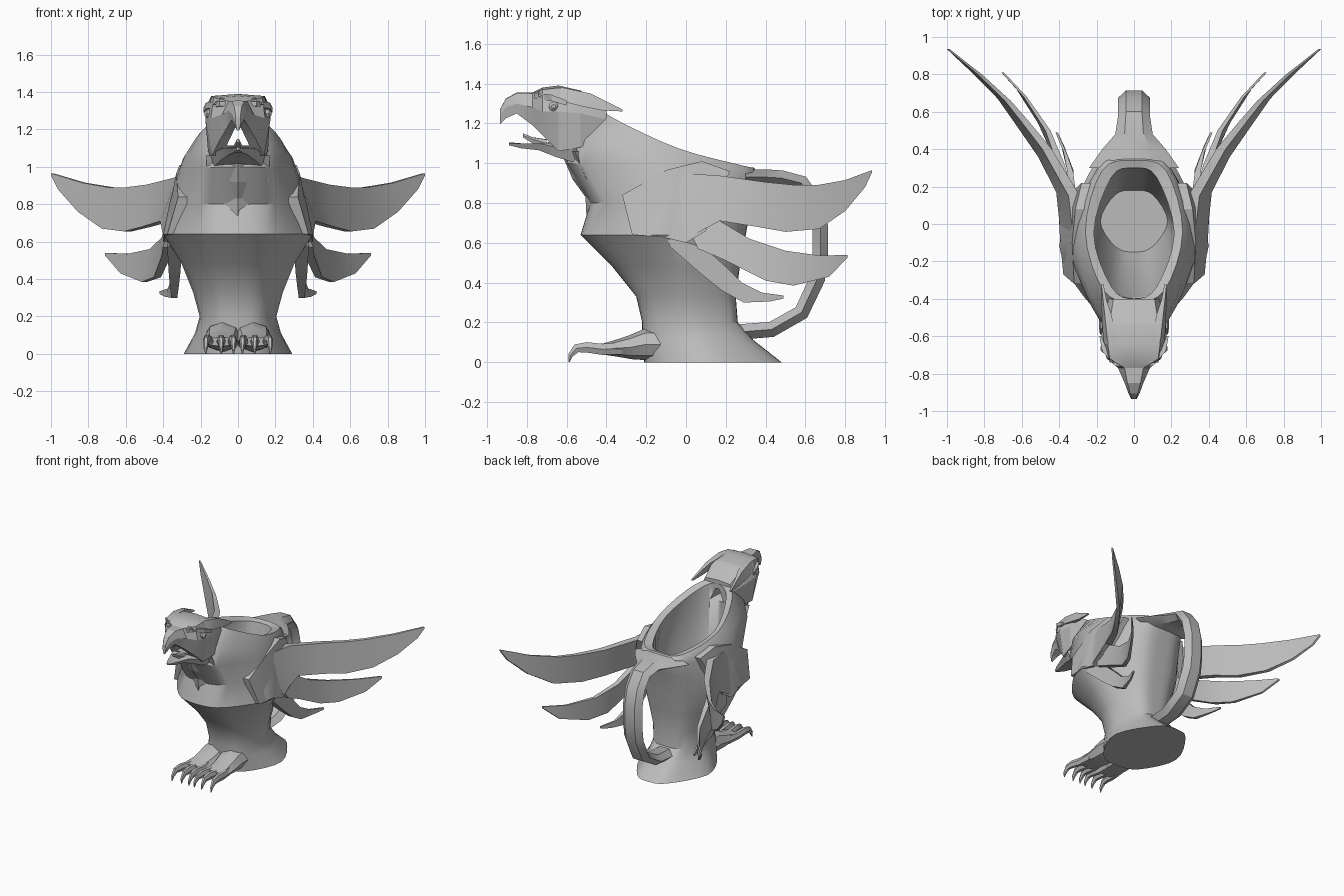
import bpy, bmesh, math
from mathutils import Vector

if "Cube" in bpy.data.objects:
    bpy.data.objects.remove(bpy.data.objects["Cube"], do_unlink=True)

CLAY = (0.5, 0.5, 0.5, 1)
clay = bpy.data.materials.new("grey_clay")
clay.use_nodes = True
clay.diffuse_color = CLAY
clay.node_tree.nodes["Principled BSDF"].inputs["Base Color"].default_value = CLAY


def loft(name, rings, mirror=False, angle=30):
    """Skin a row of equal rings, cap both ends."""
    bm = bmesh.new()
    rows = [[bm.verts.new(p) for p in ring] for ring in rings]
    n = len(rows[0])
    for a, b in zip(rows, rows[1:]):
        for i in range(n):
            j = (i + 1) % n
            bm.faces.new((a[i], a[j], b[j], b[i]))
    bm.faces.new(rows[0])
    bm.faces.new(rows[-1])
    bmesh.ops.recalc_face_normals(bm, faces=bm.faces)
    mesh = bpy.data.meshes.new(name)
    bm.to_mesh(mesh)
    bm.free()
    mesh.materials.append(clay)
    obj = bpy.data.objects.new(name, mesh)
    bpy.context.collection.objects.link(obj)
    bpy.ops.object.select_all(action="DESELECT")
    obj.select_set(True)
    bpy.context.view_layer.objects.active = obj
    bpy.ops.object.shade_smooth_by_angle(angle=math.radians(angle))
    if mirror:
        obj.modifiers.new("mirror", "MIRROR")
    return obj


def lerp_table(table, t):
    """Piecewise linear lookup."""
    for (a, va), (b, vb) in zip(table, table[1:]):
        if t <= b:
            return va + (vb - va) * max(0, (t - a) / (b - a))
    return table[-1][1]


def spline_ring(points, steps=4):
    """Closed Catmull-Rom through the points."""
    out, n = [], len(points)
    for i in range(n):
        p, q, r, s = (points[(i + k) % n] for k in (-1, 0, 1, 2))
        for k in range(steps):
            t = k / steps
            out.append(0.5 * (2 * q + (r - p) * t + (2 * p - 5 * q + 4 * r - s) * t * t
                              + (3 * q - p - 3 * r + s) * t ** 3))
    return out


def cup_ring(yf, zf, yb, zb, w, fw, bw, sag=0):
    """Slanted egg-shaped section: front, back, side, front corner, back corner."""
    def at(x, f, drop=0):
        return Vector((x, yf + (yb - yf) * f, zf + (zb - zf) * f - drop))
    half = [at(fw, .09, sag / 2), at(w, .5, sag), at(bw, .93, sag / 4)]
    other = [Vector((-p.x, p.y, p.z)) for p in reversed(half)]
    return spline_ring([at(0, 0)] + half + [at(0, 1)] + other)


# Hollow cup: outer wall upward, over the slanted rim, inner wall down to the floor
cup = loft("cup_body", [cup_ring(*r) for r in (
    (-.21, 0, .48, 0, .29, .17, .13),
    (-.22, .11, .34, .11, .23, .15, .13),
    (-.22, .2, .26, .2, .205, .13, .13),
    (-.25, .33, .25, .33, .24, .14, .14),
    (-.37, .48, .27, .48, .3, .16, .17),
    (-.53, .64, .3, .64, .4, .21, .2),
    (-.48, .8, .33, .82, .365, .2, .2),
    (-.6, 1.0, .36, .91, .325, .185, .2),
    (-.56, 1.13, .36, .95, .295, .185, .19),
    (-.42, 1.27, .34, .98, .26, .165, .17, .05),
    (-.4, 1.25, .3, .97, .215, .12, .12, .05),
    (-.39, .75, .25, .75, .27, .14, .13),
    (-.15, .25, .18, .25, .18, .1, .1))])

# Faceted bib under the throat, tapering to a point
loft("chest_bib", [[(-w, yc, z), (0, yf, z), (w, yc, z), (0, -.42, z)]
                   for z, w, yc, yf in ((1.06, .17, -.56, -.63), (.92, .165, -.5, -.57),
                                        (.83, .14, -.45, -.505), (.73, .01, -.48, -.5))],
     angle=10)


def head_ring(y, zt, wt, zm, wm, zb, wb):
    """Seven-cornered section across the head."""
    right = [(wt, y, zt - wt * .08), (wm, y, zm), (wb, y, zb)]
    return [(0, y, zt)] + right + [(-x, v, z) for x, v, z in reversed(right)]


# Head tapering into a hooked upper beak
head = loft("head", [head_ring(*r) for r in (
    (-.4, 1.28, .11, 1.22, .135, 1.14, .12),
    (-.53, 1.365, .13, 1.25, .17, 1.08, .16),
    (-.64, 1.39, .14, 1.26, .175, 1.06, .14),
    (-.72, 1.38, .13, 1.26, .145, 1.14, .1),
    (-.77, 1.355, .05, 1.28, .085, 1.19, .07),
    (-.85, 1.355, .035, 1.3, .05, 1.25, .035),
    (-.905, 1.325, .02, 1.28, .03, 1.225, .02),
    (-.935, 1.27, .012, 1.24, .015, 1.195, .006))], angle=20)

loft("lower_beak", [head_ring(*r) for r in (
    (-.55, 1.11, .13, 1.07, .155, 1.0, .13),
    (-.65, 1.11, .11, 1.08, .125, 1.03, .1),
    (-.74, 1.1, .06, 1.1, .075, 1.065, .05),
    (-.83, 1.1, .03, 1.1, .04, 1.075, .025),
    (-.89, 1.105, .008, 1.1, .01, 1.09, .006))], angle=20)

loft("tongue", [head_ring(*r) for r in (
    (-.7, 1.12, .02, 1.1, .03, 1.09, .02),
    (-.77, 1.13, .015, 1.12, .02, 1.1, .015),
    (-.82, 1.15, .005, 1.14, .008, 1.13, .005))])

# Pouring channel from the mouth into the cup
channel = loft("pour_channel_cutter", [
    [(-.06, y, 1.115), (.06, y, 1.115), (.015, y, 1.21), (-.015, y, 1.21)]
    for y in (-.8, -.2)])
channel.hide_render = True
channel.hide_viewport = True
channel.display_type = "WIRE"
for target in (cup, head):
    cut = target.modifiers.new("pour_channel", "BOOLEAN")
    cut.operation, cut.object, cut.solver = "DIFFERENCE", channel, "EXACT"


def blade(name, sections, path, thick, tip=.012, lean=0, tip_lean=0):
    """Feather blade: (top y, z, bottom y, z) sections bent along x = path(y), top leaning in."""
    rings, n = [], len(sections) - 1
    for i, (yt, zt, yb, zb) in enumerate(sections):
        d = thick + (tip - thick) * min(1, i / n * 1.2)
        xb = lerp_table(path, yb)
        xt = lerp_table(path, yt) - lean - (tip_lean - lean) * i / n
        rings.append([(xt, yt, zt), (xb, yb, zb), (xb - d, yb, zb), (xt - d, yt, zt)])
    return loft(name, rings, mirror=True)


# Shoulder and three swept feathers per side
blade("wing_shoulder", [(-.32, .84, -.27, .64), (-.1, .965, -.12, .63), (.08, 1.01, 0, .6),
                        (.22, .96, .1, .66)],
      [(-.32, .36), (-.25, .385), (0, .4), (.1, .4), (.22, .39)], .09, .06, .04, .11)
blade("upper_feather", [(-.1, .95, 0, .62), (.15, .94, .17, .71), (.4, .905, .36, .68),
                        (.55, .89, .5, .655), (.66, .89, .67, .67), (.8, .915, .8, .76),
                        (.88, .945, .9, .88), (.935, .965, .935, .955)],
      [(-.1, .39), (.15, .41), (.25, .44), (.4, .54), (.7, .75), (.935, 1)], .07, .015, .07)
blade("middle_feather", [(0, .7, .06, .57), (.17, .71, .18, .52), (.32, .62, .4, .41),
                         (.5, .56, .54, .385), (.68, .535, .72, .43), (.81, .54, .81, .525)],
      [(0, .4), (.2, .41), (.45, .46), (.55, .52), (.7, .61), (.81, .71)], .06, .015, .04)
blade("lower_feather", [(-.1, .64, -.08, .58), (.1, .57, .08, .44), (.2, .48, .18, .36),
                        (.28, .4, .29, .3), (.38, .35, .42, .305), (.49, .335, .49, .32)],
      [(-.1, .38), (.1, .37), (.3, .355), (.4, .38), (.49, .42)], .08)

# Crest feathers, brows and eyes
blade("crest", [(-.74, 1.365, -.74, 1.335), (-.62, 1.38, -.62, 1.31),
                (-.48, 1.35, -.52, 1.285), (-.4, 1.31, -.42, 1.265), (-.32, 1.27, -.32, 1.26)],
      [(-.74, .13), (-.6, .17), (-.32, .175)], .07, .012, .03)
blade("brow", [(-.76, 1.35, -.76, 1.325), (-.68, 1.345, -.67, 1.31),
               (-.6, 1.315, -.6, 1.29)],
      [(-.76, .1), (-.68, .17), (-.6, .185)], .05)
loft("eye", [[(x, -.665 + r * math.cos(k * math.pi / 4), 1.285 + r * math.sin(k * math.pi / 4))
              for k in range(8)] for x, r in ((.13, .025), (.165, .025), (.178, .01))],
     mirror=True)


def tube(name, path, sides, mirror=False):
    """Sweep a faceted oval along (x, y, z, half width, half thickness) points."""
    rings = []
    for i, (x, y, z, w, h) in enumerate(path):
        a, b = path[max(i - 1, 0)], path[min(i + 1, len(path) - 1)]
        run = Vector((0, b[1] - a[1], b[2] - a[2])).normalized()
        up = Vector((0, -run.z, run.y))
        rings.append([Vector((x, y, z)) + Vector((w * math.cos(t), 0, 0)) + up * h * math.sin(t)
                      for t in (k * math.tau / sides for k in range(sides))])
    return loft(name, rings, mirror)


# Handle loop from the rim down to the base
tube("handle", [(0, y, z, w, .045) for y, z, w in (
    (.3, .93, .24), (.4, .93, .17), (.48, .925, .1), (.58, .9, .085), (.645, .81, .085),
    (.675, .68, .085), (.675, .54, .085), (.66, .42, .085), (.58, .25, .085),
    (.43, .165, .085), (.24, .15, .085))], 6)

# Feet with three clawed toes each
tube("foot", [(.08, -.06, .09, .1, .085), (.08, -.2, .09, .1, .08), (.085, -.28, .075, .095, .06),
              (.09, -.36, .07, .09, .04), (.09, -.43, .065, .08, .025)], 8, True)
for label, x, spread in (("inner", .035, -.01), ("middle", .09, 0), ("outer", .145, .025)):
    tube(label + "_toe", [(x + spread * k, y, z, w, h) for k, y, z, w, h in (
        (0, -.32, .07, .028, .035), (.4, -.42, .065, .025, .032), (.8, -.5, .075, .023, .03),
        (1, -.55, .07, .017, .025), (1.1, -.58, .035, .012, .014),
        (1.1, -.588, .002, .003, .004))], 6, True)
